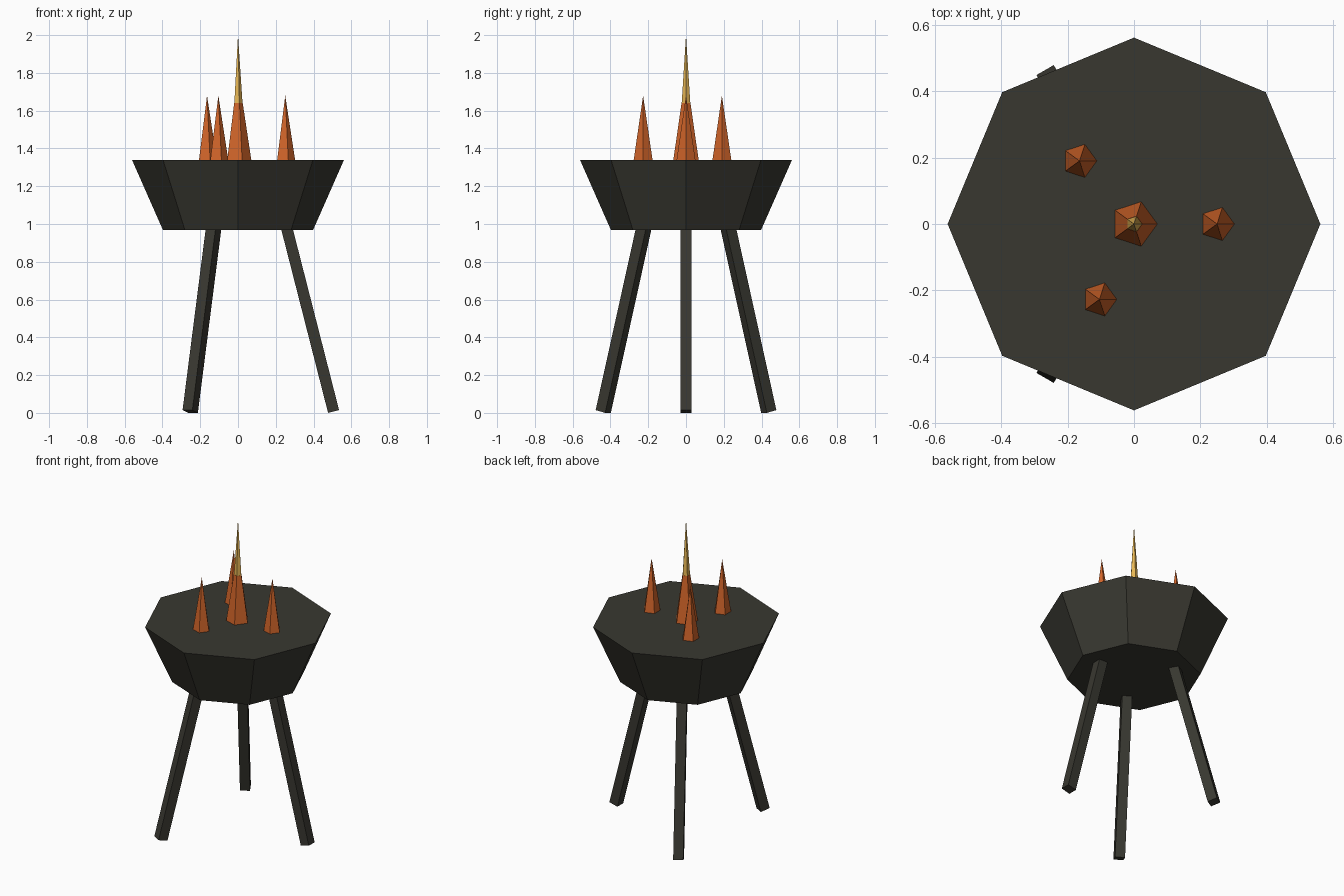
import bpy
from math import cos, sin, pi, radians
from mathutils import Matrix, Vector

if "Cube" in bpy.data.objects:
    bpy.data.objects.remove(bpy.data.objects["Cube"])


def material(name, rgb):
    m = bpy.data.materials.new(name)
    m.diffuse_color = (*rgb, 1)
    m.use_nodes = True
    m.node_tree.nodes["Principled BSDF"].inputs["Base Color"].default_value = m.diffuse_color
    return m


iron = material("dark iron", (0.040, 0.039, 0.030))
orange = material("flame orange", (0.63, 0.127, 0.022))
yellow = material("flame yellow", (0.80, 0.47, 0.09))


def make(name, verts, faces, mat):
    me = bpy.data.meshes.new(name)
    me.from_pydata(verts, [], faces)
    me.materials.append(mat)
    ob = bpy.data.objects.new(name, me)
    bpy.context.collection.objects.link(ob)
    return ob


def frustum(name, n, r0, z0, r1, z1, mat, x=0, y=0):
    """n-sided frustum (cone if r1 is 0) with a corner facing +x."""
    ring = [(cos(2 * pi * i / n), sin(2 * pi * i / n)) for i in range(n)]
    verts = [(x + r0 * c, y + r0 * s, z0) for c, s in ring]
    faces = [tuple(reversed(range(n)))]
    if r1 == 0:
        verts.append((x, y, z1))
        faces += [(i, (i + 1) % n, n) for i in range(n)]
    else:
        verts += [(x + r1 * c, y + r1 * s, z1) for c, s in ring]
        faces += [(i, (i + 1) % n, n + (i + 1) % n, n + i) for i in range(n)]
        faces.append(tuple(range(n, 2 * n)))
    return make(name, verts, faces, mat)


# Octagonal bowl
frustum("bowl", 8, 0.397, 0.967, 0.561, 1.339, iron)

# Three splayed square legs
TILT, HALF, LENGTH = 0.25, 0.03, 1.02
for k in range(3):
    place = (Matrix.Rotation(radians(120 * k), 4, 'Z')
             @ Matrix.Translation((0.506, 0, HALF * sin(TILT)))
             @ Matrix.Rotation(-TILT, 4, 'Y'))
    verts = [place @ Vector((sx * HALF, sy * HALF, z))
             for z in (0, LENGTH)
             for sx, sy in ((-1, -1), (1, -1), (1, 1), (-1, 1))]
    faces = [(3, 2, 1, 0), (4, 5, 6, 7)]
    faces += [(i, (i + 1) % 4, 4 + (i + 1) % 4, 4 + i) for i in range(4)]
    make(f"leg_{k + 1}", verts, faces, iron)

# Central flame with a yellow tip
frustum("main_flame", 5, 0.071, 1.335, 0.025, 1.64, orange)
frustum("main_flame_tip", 5, 0.024, 1.64, 0, 2.0, yellow)

# Small flames around it
for k, (x, y) in enumerate(((0.25, 0), (-0.164, 0.19), (-0.104, -0.227))):
    frustum(f"small_flame_{k + 1}", 5, 0.053, 1.335, 0, 1.68, orange, x, y)
